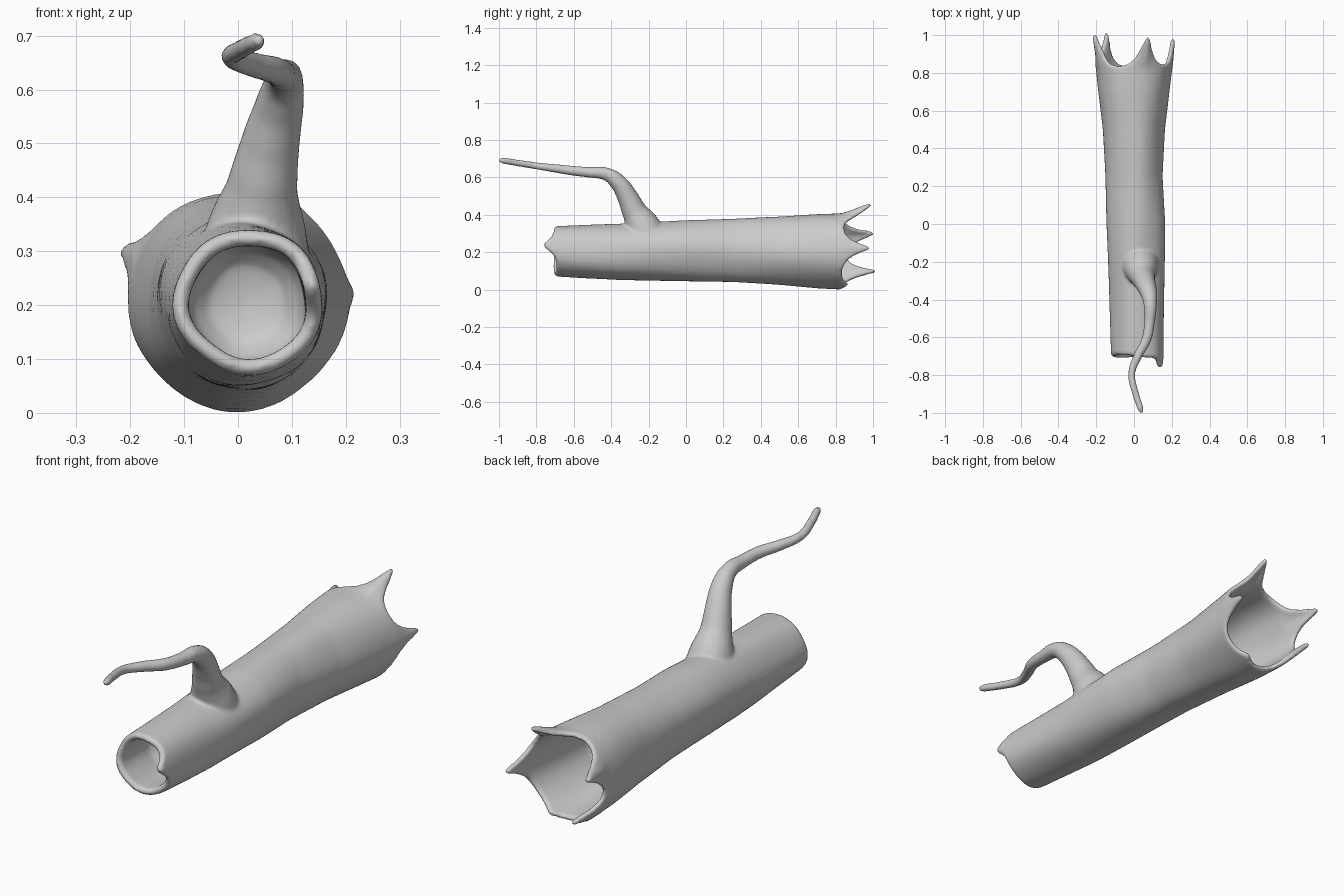
import bpy, bmesh, math

if "Cube" in bpy.data.objects:
    bpy.data.objects.remove(bpy.data.objects["Cube"])

# Trunk cross-sections: y, centre x, centre z, half width, half height
STATIONS = [(-.72, .02, .207, .138, .133), (-.55, .018, .203, .141, .142),
            (-.35, .015, .2, .146, .15), (0, .01, .207, .155, .163),
            (.25, 0, .208, .151, .168), (.5, -.003, .207, .164, .182),
            (.7, -.003, .207, .188, .198), (.84, 0, .207, .204, .204)]
# Splinters at the back rim: angle, height, width, tip radius
SPIKES = [(73, .165, .2, .27), (156, .18, .2, .24), (4, .16, .2, .222),
          (217, .19, .2, .197), (292, .04, .2, .205)]
SEG = 160


def bump(a, deg, w):
    d = abs((a - math.radians(deg) + math.pi) % (2 * math.pi) - math.pi)
    return math.exp(-(math.hypot(d, .05) - .05) / w)


def back_end(a):
    return .818 + sum(h * bump(a, g, w) for g, h, w, r in SPIKES)


def front_end(a):
    d = (a - math.radians(14) + math.pi) % (2 * math.pi) - math.pi
    return -.692 - .055 * math.exp(-(d / .33) ** 2) - .008 * math.sin(2 * a)


def point(a, y, inset=0, scale=1, section_y=None):
    s = min(max(y if section_y is None else section_y, STATIONS[0][0]), STATIONS[-1][0])
    for p, q in zip(STATIONS, STATIONS[1:]):
        if s <= q[0]:
            t = (s - p[0]) / (q[0] - p[0])
            cx, cz, rx, rz = [u + (v - u) * t for u, v in zip(p[1:], q[1:])]
            break
    t = min(max((y - .82) / .16, 0), 1)
    flare = t * sum((r - .205) * bump(a, g, w) for g, h, w, r in SPIKES)
    ripple = .002 * math.sin(5 * a + 4 * y) + .0015 * math.sin(3 * a - 7 * y)
    grow = flare + ripple - inset
    return (cx + (rx + grow) * scale * math.cos(a), y, cz + (rz + grow) * scale * math.sin(a))


def column(a):
    f, b = front_end(a), back_end(a)
    pts = [point(a, y, .035, k) for y, k in ((-.43, .35), (-.44, .65), (-.47, .9))]
    pts += [point(a, -.5 + (f + .5) * i / 6, .034 - .004 * i / 6) for i in range(7)]
    pts.append(point(a, f - .012, .014))
    pts += [point(a, f + (b - f) * i / 50) for i in range(51)]
    pts.append(point(a, b + .01, .012))
    pts += [point(a, b + (.52 - b) * i / 16, .023 + .012 * i / 16) for i in range(17)]
    pts += [point(a, y, .035, k) for y, k in ((.48, .9), (.45, .65), (.44, .35))]
    return pts


# Hollow trunk: one closed skin with a cavity at each end
bm = bmesh.new()
cols = [[bm.verts.new(p) for p in column(2 * math.pi * i / SEG)] for i in range(SEG)]
front_mid = bm.verts.new((.016, -.425, .203))
back_mid = bm.verts.new((0, .435, .207))
for i in range(SEG):
    p, q = cols[i], cols[(i + 1) % SEG]
    for j in range(len(p) - 1):
        bm.faces.new((p[j], p[j + 1], q[j + 1], q[j]))
    bm.faces.new((front_mid, p[0], q[0]))
    bm.faces.new((back_mid, q[-1], p[-1]))
bmesh.ops.recalc_face_normals(bm, faces=bm.faces)
mesh = bpy.data.meshes.new("hollow_log")
bm.to_mesh(mesh)
bm.free()
log = bpy.data.objects.new("hollow_log", mesh)
bpy.context.collection.objects.link(log)

# Bent branch: x, y, z, radius
BRANCH = [(.03, -.2, .26, .11), (.035, -.235, .345, .092), (.045, -.277, .42, .066),
          (.06, -.315, .5, .055), (.078, -.365, .575, .045), (.086, -.425, .617, .035),
          (.082, -.52, .627, .028), (.066, -.61, .636, .026), (.02, -.7, .648, .023),
          (-.012, -.79, .66, .019), (.006, -.89, .675, .018), (.034, -.975, .689, .017),
          (.042, -1.0, .693, .01)]
curve = bpy.data.curves.new("branch", 'CURVE')
curve.dimensions = '3D'
curve.bevel_depth = 1
curve.bevel_resolution = 8
curve.use_fill_caps = True
spline = curve.splines.new('BEZIER')
spline.resolution_u = 8
spline.bezier_points.add(len(BRANCH) - 1)
for bp, (x, y, z, r) in zip(spline.bezier_points, BRANCH):
    bp.co = (x, y, z)
    bp.radius = r
    bp.handle_left_type = bp.handle_right_type = 'AUTO'
branch = bpy.data.objects.new("branch", curve)
bpy.context.collection.objects.link(branch)
bpy.context.view_layer.objects.active = branch
branch.select_set(True)
bpy.ops.object.convert(target='MESH')
branch = bpy.context.view_layer.objects.active
bm = bmesh.new()
bm.from_mesh(branch.data)
bmesh.ops.remove_doubles(bm, verts=bm.verts, dist=1e-5)
bmesh.ops.recalc_face_normals(bm, faces=bm.faces)
bm.to_mesh(branch.data)
bm.free()

# Fuse trunk and branch into one soft, organic skin
log.select_set(True)
bpy.context.view_layer.objects.active = log
bpy.ops.object.join()
remesh = log.modifiers.new("fuse", 'REMESH')
remesh.mode = 'VOXEL'
remesh.voxel_size = .0075
remesh.use_smooth_shade = True
smooth = log.modifiers.new("soften", 'SMOOTH')
smooth.factor = .5
smooth.iterations = 6
for name in ("fuse", "soften"):
    bpy.ops.object.modifier_apply(modifier=name)
bpy.ops.object.shade_smooth()
